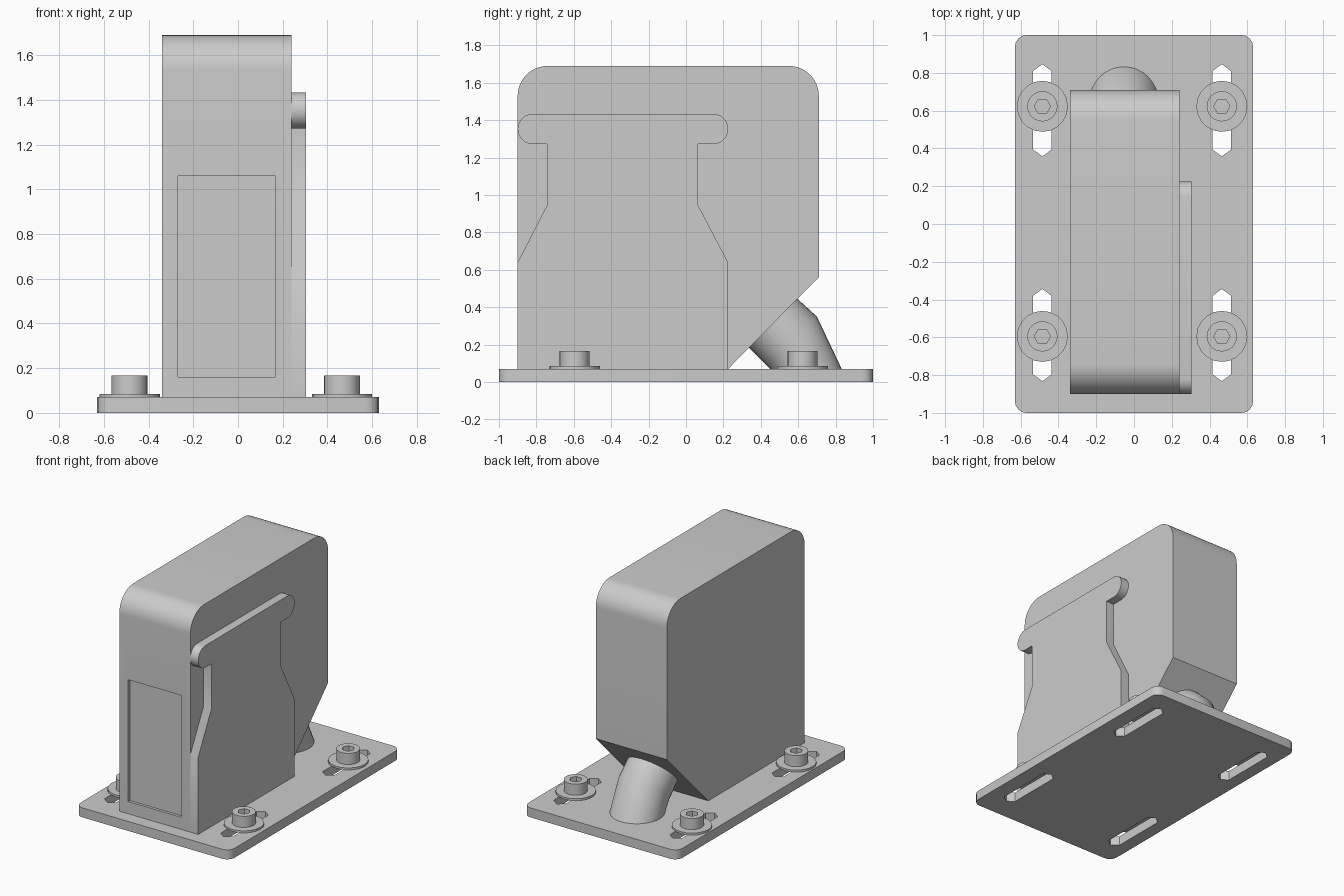
import bpy, bmesh
from math import cos, sin, pi, radians
from mathutils import Matrix

if "Cube" in bpy.data.objects:
    bpy.data.objects.remove(bpy.data.objects["Cube"])

# Axes for side profiles: local x -> world y, local y -> world z, extrude -> world x
SIDE = Matrix(((0, 0, 1, 0), (1, 0, 0, 0), (0, 1, 0, 0), (0, 0, 0, 1)))


def arc(cx, cy, r, a0, a1, n):
    return [(cx + r * cos(radians(a0 + (a1 - a0) * i / n)),
             cy + r * sin(radians(a0 + (a1 - a0) * i / n))) for i in range(n + 1)]


def ring(cx, cy, r, n, turn=0):
    return arc(cx, cy, r, turn, turn + 360, n)[:-1]


def smooth(ob, angle=30):
    bpy.ops.object.select_all(action='DESELECT')
    ob.select_set(True)
    bpy.context.view_layer.objects.active = ob
    bpy.ops.object.shade_smooth_by_angle(angle=radians(angle))


def extrude(name, loops, lo, hi, axes=Matrix()):
    """Extrude a filled outline (further loops become holes) from lo to hi."""
    cu = bpy.data.curves.new(name, 'CURVE')
    cu.dimensions, cu.fill_mode, cu.extrude = '2D', 'BOTH', (hi - lo) / 2
    for loop in loops:
        sp = cu.splines.new('POLY')
        sp.points.add(len(loop) - 1)
        for p, (x, y) in zip(sp.points, loop):
            p.co = (x, y, 0, 1)
        sp.use_cyclic_u = True
    tmp = bpy.data.objects.new(name + "_outline", cu)
    bpy.context.collection.objects.link(tmp)
    bpy.context.view_layer.update()
    me = bpy.data.meshes.new_from_object(tmp.evaluated_get(bpy.context.evaluated_depsgraph_get()))
    bpy.data.objects.remove(tmp)
    bm = bmesh.new()
    bm.from_mesh(me)
    bmesh.ops.remove_doubles(bm, verts=bm.verts, dist=1e-4)
    bmesh.ops.transform(bm, matrix=axes @ Matrix.Translation((0, 0, (lo + hi) / 2)), verts=bm.verts)
    bmesh.ops.recalc_face_normals(bm, faces=bm.faces)
    bm.to_mesh(me)
    bm.free()
    me.name = name
    ob = bpy.data.objects.new(name, me)
    bpy.context.collection.objects.link(ob)
    smooth(ob)
    return ob


# Base plate with rounded corners and four adjustment slots
SCREW_X, SCREW_Y = (-0.485, 0.465), (-0.595, 0.623)
SLOT_Y = (-0.588, 0.602)
plate = [p for sx, sy, a in ((1, 1, 0), (-1, 1, 90), (-1, -1, 180), (1, -1, 270))
         for p in arc(sx * 0.57, sy * 0.94, 0.06, a, a + 90, 4)]
slots = [[(x - .049, y - .208), (x, y - .244), (x + .049, y - .208),
          (x + .049, y + .208), (x, y + .244), (x - .049, y + .208)]
         for x in SCREW_X for y in SLOT_Y]
extrude("base_plate", [plate] + slots, 0, 0.07)

# Screws: washer, head with hexagonal socket, socket floor
for x in SCREW_X:
    for y in SCREW_Y:
        extrude("washer", [ring(x, y, 0.135, 20)], 0.07, 0.085)
        extrude("screw_head", [ring(x, y, 0.08, 24), ring(x, y, 0.043, 6)], 0.085, 0.167)
        extrude("socket_floor", [ring(x, y, 0.05, 12)], 0.086, 0.115)

# Main housing: rounded top, sloped lower back
housing = [(-0.90, 0.07), (0.225, 0.07), (0.71, 0.56)] \
    + arc(0.55, 1.53, 0.16, 0, 90, 12) + arc(-0.74, 1.53, 0.16, 90, 180, 12)
body = extrude("housing", [housing], -0.34, 0.24, SIDE)

# Shallow recessed panel on the front
bpy.ops.mesh.primitive_cube_add(size=1, location=(-0.05, -0.93, 0.61))
cutter = bpy.context.object
cutter.name = "panel_cutter"
cutter.scale = (0.435, 0.10, 0.90)
cutter.hide_render = True
cut = body.modifiers.new("panel_recess", 'BOOLEAN')
cut.object, cut.operation, cut.solver = cutter, 'DIFFERENCE', 'EXACT'
bpy.context.view_layer.objects.active = body
bpy.ops.object.modifier_apply(modifier=cut.name)
bpy.data.objects.remove(cutter)
smooth(body)

# Side cover: flared skirt, neck and round-ended top bar
cover = [(-0.90, 0.07), (0.225, 0.07), (0.225, 0.64), (0.065, 0.945), (0.065, 1.272)] \
    + arc(0.145, 1.353, 0.081, -90, 90, 14) + arc(-0.819, 1.353, 0.081, 90, 270, 14) \
    + [(-0.743, 1.272), (-0.743, 0.945), (-0.90, 0.64)]
extrude("side_cover", [cover], 0.24, 0.305, SIDE)

# Bent cable outlet between the sloped back and the plate; each section is
# given by its front and rear (y, z) points
sections = [((0.33, 0.19), (0.59, 0.45)), ((0.435, 0.085), (0.70, 0.35)),
            ((0.455, 0.065), (0.835, 0.065))]
N = 32
bm = bmesh.new()
rings = []
for (y0, z0), (y1, z1) in sections:
    rings.append([bm.verts.new((-0.053 + 0.184 * sin(2 * pi * i / N),
                                (y0 + y1) / 2 + (y1 - y0) / 2 * cos(2 * pi * i / N),
                                (z0 + z1) / 2 + (z1 - z0) / 2 * cos(2 * pi * i / N)))
                  for i in range(N)])
for a, b in zip(rings, rings[1:]):
    for i in range(N):
        j = (i + 1) % N
        bm.faces.new((a[i], a[j], b[j], b[i]))
bm.faces.new(rings[0])
bm.faces.new(rings[-1])
bmesh.ops.recalc_face_normals(bm, faces=bm.faces)
me = bpy.data.meshes.new("cable_outlet")
bm.to_mesh(me)
bm.free()
outlet = bpy.data.objects.new("cable_outlet", me)
bpy.context.collection.objects.link(outlet)
smooth(outlet)
